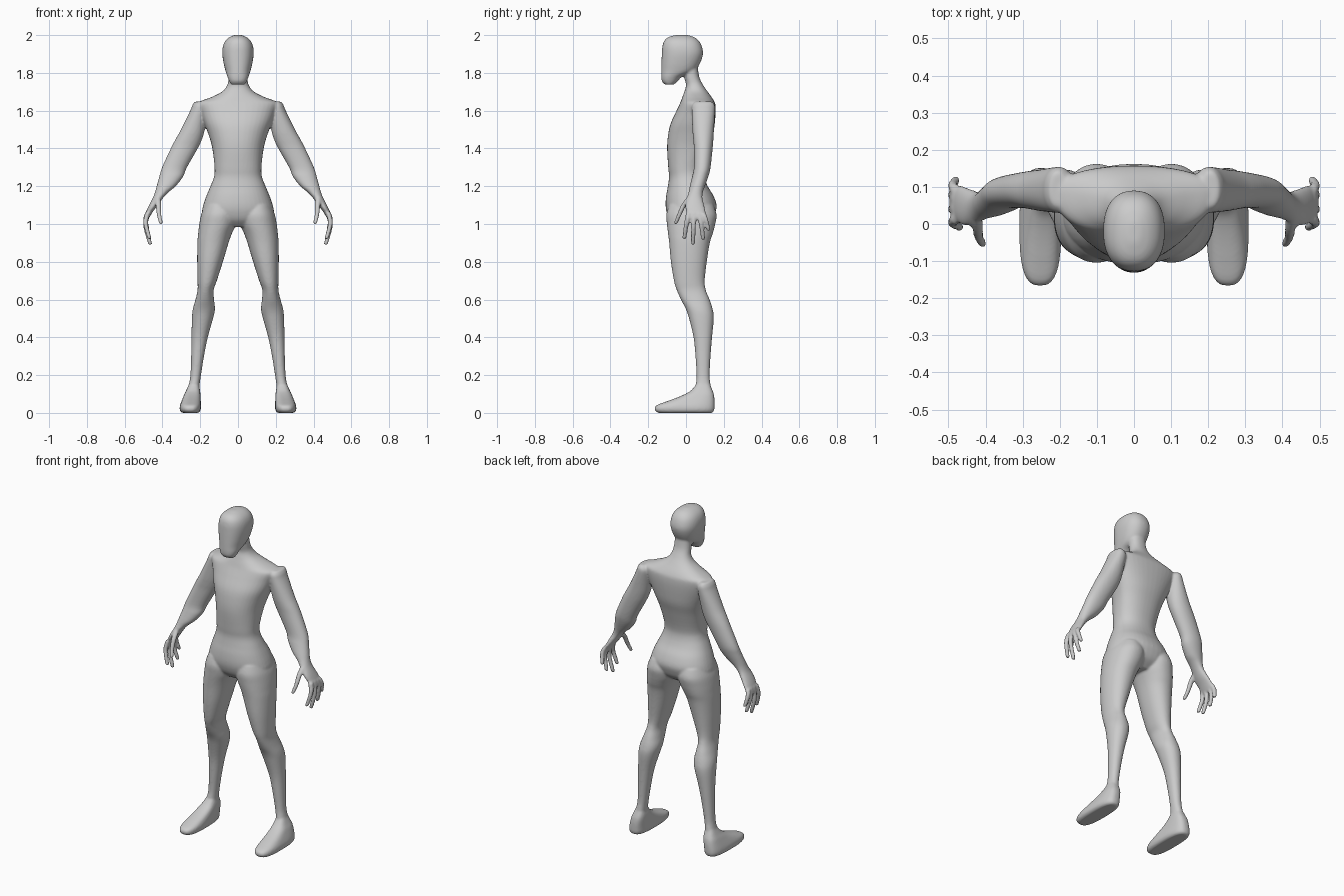
import bpy, bmesh, math

SEG = 40
bm = bmesh.new()


def catmull(a, b, c, d, t):
    return [0.5 * (2 * q + (r - p) * t + (2 * p - 5 * q + 4 * r - s) * t * t
                   + (3 * q - p - 3 * r + s) * t ** 3) for p, q, r, s in zip(a, b, c, d)]


def loft(slices, power=2.0, side=1, steps=4):
    """Closed skin over horizontal slices (z, x0, x1, y front, y back, y widest)."""
    n = len(slices)
    rows = []
    for i in range(n - 1):
        quad = [slices[max(0, min(n - 1, i + k))] for k in (-1, 0, 1, 2)]
        rows += [catmull(*quad, s / steps) for s in range(steps)]
    rows.append(list(slices[-1]))
    rings = []
    for z, x0, x1, yf, yb, yw in rows:
        cx, rx = (x0 + x1) / 2, abs(x1 - x0) / 2
        ring = []
        for j in range(SEG):
            a = 2 * math.pi * j / SEG
            c, s = math.cos(a), math.sin(a)
            ux = math.copysign(abs(c) ** (2 / power), c)
            uy = math.copysign(abs(s) ** (2 / power), s)
            y = yw + uy * ((yb - yw) if uy > 0 else (yw - yf))
            ring.append(bm.verts.new((side * (cx + rx * ux), y, z)))
        rings.append(ring)
    for lo, hi in zip(rings, rings[1:]):
        for j in range(SEG):
            k = (j + 1) % SEG
            bm.faces.new((lo[j], lo[k], hi[k], hi[j]))
    bm.faces.new(rings[0])
    bm.faces.new(rings[-1])


def centred(rows):
    """(z, half width, front, back[, widest]) -> symmetric slices."""
    return [(r[0], -r[1], r[1], r[2], r[3], r[4] if len(r) > 4 else (r[2] + r[3]) / 2) for r in rows]


def limb(rows):
    return [(*r, (r[3] + r[4]) / 2) for r in rows]


def digit(points, r):
    """Thin tapering finger through (x, y, z) points with a rounded tip."""
    rows = []
    for i, (x, y, z) in enumerate(points):
        q = r * (1 - 0.12 * i)
        rows.append((z, x - q, x + q, y - q, y + q))
    x, y, z = points[-1]
    rows.append((z - 0.008, x - r * .35, x + r * .35, y - r * .35, y + r * .35))
    return limb(rows)


# Torso, pelvis and neck
loft(centred([
    (0.985, .11, -.05, .09), (1.02, .17, -.085, .135), (1.06, .19, -.102, .155),
    (1.10, .184, -.108, .162), (1.15, .167, -.105, .145), (1.20, .146, -.096, .115),
    (1.25, .127, -.090, .097), (1.30, .124, -.094, .097), (1.40, .136, -.100, .122, .03),
    (1.47, .155, -.095, .143, .05), (1.53, .178, -.082, .152, .065), (1.59, .200, -.055, .157, .08),
    (1.63, .215, -.036, .156, .085), (1.648, .205, -.028, .150, .085), (1.67, .145, -.02, .137, .075),
    (1.70, .085, -.009, .115, .06), (1.735, .057, .0, .091), (1.78, .050, -.01, .070), (1.85, .048, -.02, .06)]), 2.25)

# Head
loft(centred([
    (1.738, .036, -.112, -.065), (1.755, .046, -.127, -.045), (1.78, .056, -.131, -.02),
    (1.81, .066, -.131, .045), (1.85, .076, -.130, .074), (1.90, .083, -.128, .090),
    (1.94, .080, -.125, .084), (1.97, .067, -.115, .068), (1.99, .044, -.092, .042),
    (2.001, .016, -.05, .005)]), 2.3)

for side in (-1, 1):
    # Leg: hip, thigh, knee, calf and ankle
    loft(limb([
        (1.10, .02, .175, -.09, .145), (1.05, .005, .195, -.104, .162), (1.00, .010, .205, -.101, .155),
        (0.95, .032, .211, -.095, .142), (0.90, .050, .215, -.089, .126), (0.80, .080, .216, -.080, .110),
        (0.70, .112, .214, -.064, .099), (0.65, .129, .214, -.049, .105), (0.60, .127, .225, -.027, .125),
        (0.55, .122, .239, -.001, .141), (0.50, .132, .244, .016, .147), (0.40, .160, .246, .040, .138),
        (0.30, .180, .248, .050, .130), (0.20, .196, .252, .056, .125), (0.15, .203, .260, .052, .130),
        (0.08, .208, .270, .045, .142), (0.03, .21, .28, .05, .14)]), 2.15, side)
    # Foot
    loft(limb([
        (0.155, .208, .258, .058, .125), (0.12, .201, .274, .028, .140), (0.10, .199, .284, -.004, .147),
        (0.08, .198, .292, -.050, .150), (0.06, .197, .300, -.105, .151), (0.04, .196, .307, -.156, .151),
        (0.02, .197, .309, -.167, .150), (0.006, .203, .303, -.158, .145), (0.0, .212, .294, -.145, .137)]), 2.8, side)
    # Arm and palm
    loft(limb([
        (1.648, .185, .228, .05, .14), (1.63, .165, .241, .033, .152), (1.60, .160, .253, .030, .154),
        (1.50, .176, .302, .034, .148), (1.45, .190, .330, .038, .145), (1.40, .213, .356, .042, .141),
        (1.30, .270, .402, .042, .130), (1.25, .291, .417, .032, .118), (1.20, .330, .431, .020, .100),
        (1.17, .366, .439, .014, .090), (1.14, .395, .450, .005, .087), (1.10, .424, .471, -.005, .096),
        (1.07, .447, .485, .000, .103), (1.04, .466, .497, .008, .103), (1.025, .475, .496, .015, .095)]), 2.1, side)
    # Thumb and four fingers, spread front to back
    loft(digit([(.425, .02, 1.14), (.421, -.012, 1.10), (.418, -.035, 1.05), (.408, -.053, 1.007)], .0165), 2, side)
    for y0, y1, tip, x in ((.014, -.008, .928, .470), (.042, .037, .898, .466),
                           (.068, .091, .925, .471), (.090, .118, .972, .480)):
        zm = (1.06 + tip) / 2
        loft(digit([(.478, y0, 1.06), (.489, (y0 + y1) / 2, zm + .01), (x, y1, tip)], .0145), 2, side)

bmesh.ops.recalc_face_normals(bm, faces=bm.faces)
mesh = bpy.data.meshes.new("body")
bm.to_mesh(mesh)
bm.free()
body = bpy.data.objects.new("body", mesh)
bpy.context.collection.objects.link(body)

# Fuse the overlapping parts into one soft skin
fuse = body.modifiers.new("fuse", 'REMESH')
fuse.mode = 'VOXEL'
fuse.voxel_size = 0.006
fuse.use_smooth_shade = True
soften = body.modifiers.new("soften", 'SMOOTH')
soften.factor = 0.5
soften.iterations = 6
